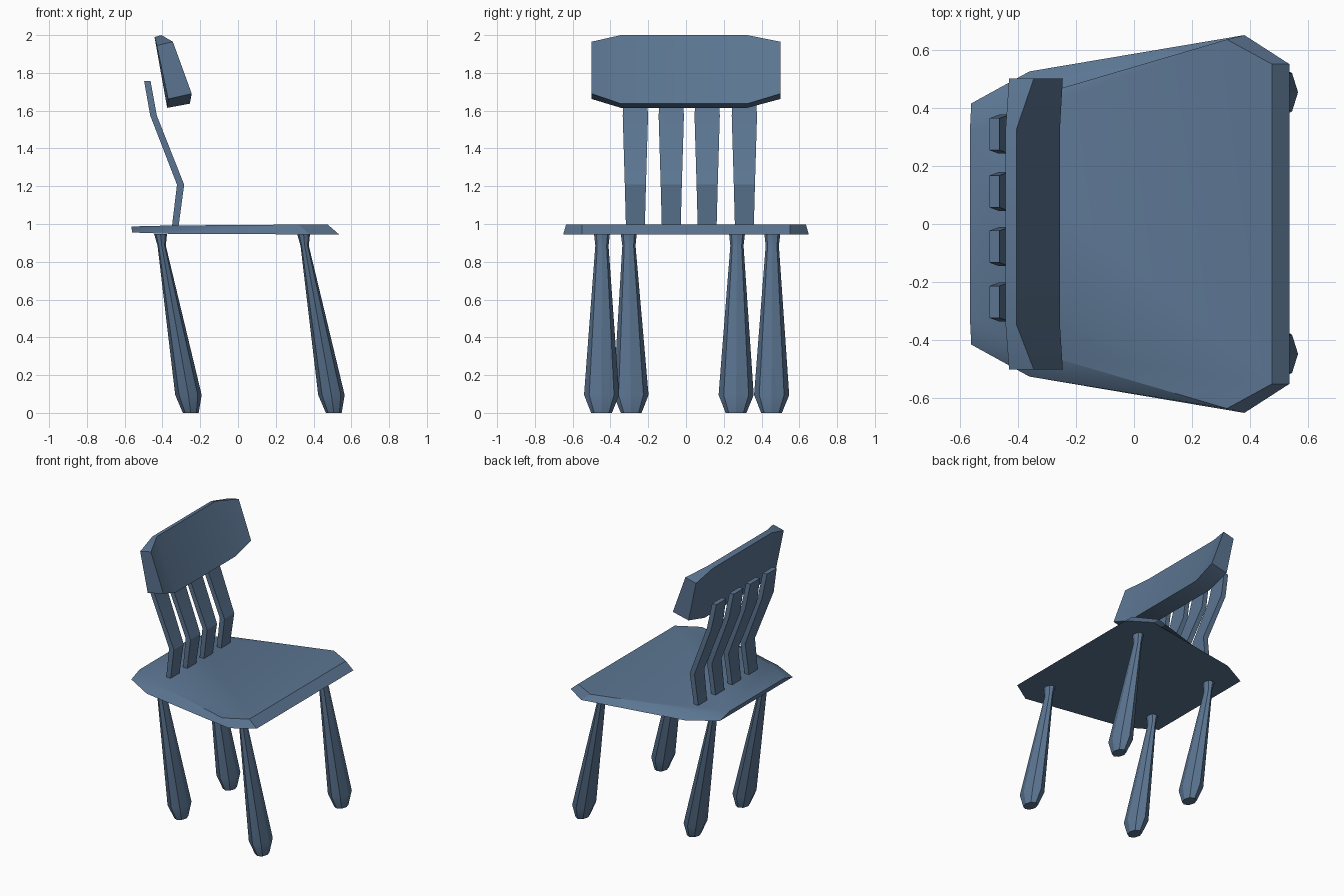
import bpy, bmesh
from math import cos, sin, pi, radians

if "Cube" in bpy.data.objects:
    bpy.data.objects.remove(bpy.data.objects["Cube"])

# Slate blue paint
paint = bpy.data.materials.new("slate_blue")
paint.diffuse_color = (0.105, 0.178, 0.285, 1.0)
paint.use_nodes = True
paint.node_tree.nodes["Principled BSDF"].inputs["Base Color"].default_value = paint.diffuse_color


def loft(name, rings):
    """Skin a list of equal-length point rings and cap both ends."""
    bm = bmesh.new()
    loops = [[bm.verts.new(p) for p in ring] for ring in rings]
    n = len(loops[0])
    for a, b in zip(loops, loops[1:]):
        for i in range(n):
            j = (i + 1) % n
            bm.faces.new((a[i], a[j], b[j], b[i]))
    bm.faces.new(loops[0])
    bm.faces.new(loops[-1])
    bmesh.ops.recalc_face_normals(bm, faces=bm.faces[:])
    mesh = bpy.data.meshes.new(name)
    bm.to_mesh(mesh)
    bm.free()
    mesh.materials.append(paint)
    obj = bpy.data.objects.new(name, mesh)
    bpy.context.collection.objects.link(obj)
    bpy.ops.object.select_all(action='DESELECT')
    obj.select_set(True)
    bpy.context.view_layer.objects.active = obj
    bpy.ops.object.shade_smooth_by_angle(angle=radians(29))
    return obj


def mirrored_outline(half):
    """Half outline (x, y, z) closed by reflection across y = 0."""
    return half + [(x, -y, z) for x, y, z in reversed(half)]


# Seat: tapered slab with a bevelled rim
seat_bottom = [(0.535, 0.55, 0.945), (0.38, 0.65, 0.945),
               (-0.36, 0.525, 0.948), (-0.56, 0.415, 0.955)]
seat_top = [(0.475, 0.55, 0.997), (0.32, 0.635, 0.997),
            (-0.36, 0.435, 0.992), (-0.565, 0.315, 0.987)]
loft("seat", [mirrored_outline(seat_bottom), mirrored_outline(seat_top)])

# Backrest: curved board, thicker towards its ends
end = [(-0.43, 1.945), (-0.345, 1.965), (-0.245, 1.69), (-0.37, 1.662)]
mid = [(-0.442, 1.99), (-0.405, 2.0), (-0.255, 1.637), (-0.375, 1.615)]
stations = [(-0.5, end), (-0.345, mid), (0.325, mid), (0.5, end)]
loft("backrest", [[(x, y, z) for x, z in prof] for y, prof in stations])

# Back slats: bent bars (back x, front x, z, half width)
slat_path = [(-0.35, -0.315, 0.985, 0.05), (-0.323, -0.285, 1.208, 0.056),
             (-0.465, -0.43, 1.575, 0.067), (-0.497, -0.463, 1.757, 0.055)]
for k, y in enumerate((-0.268, -0.078, 0.112, 0.309)):
    loft(f"back_slat_{k + 1}",
         [[(b, y - w, z), (f, y - w, z), (f, y + w, z), (b, y + w, z)]
          for b, f, z, w in slat_path])

# Legs: eight-sided clubs leaning forward (x offset, z, x radius, y radius)
leg_path = [(0.16, 0.0, 0.042, 0.055), (0.1475, 0.095, 0.07, 0.093),
            (0.006, 0.885, 0.022, 0.035), (0.0, 0.947, 0.034, 0.042)]
legs = [("front_leg_left", 0.347, -0.445, -0.447),
        ("front_leg_right", 0.347, 0.457, 0.453),
        ("back_leg_left", -0.41, -0.303, -0.29),
        ("back_leg_right", -0.41, 0.27, 0.265)]
for name, x, y_top, y_foot in legs:
    rings = []
    for dx, z, rx, ry in leg_path:
        y = y_foot + (y_top - y_foot) * z / 0.947
        rings.append([(x + dx + rx * cos(i * pi / 4), y + ry * sin(i * pi / 4), z)
                      for i in range(8)])
    loft(name, rings)
